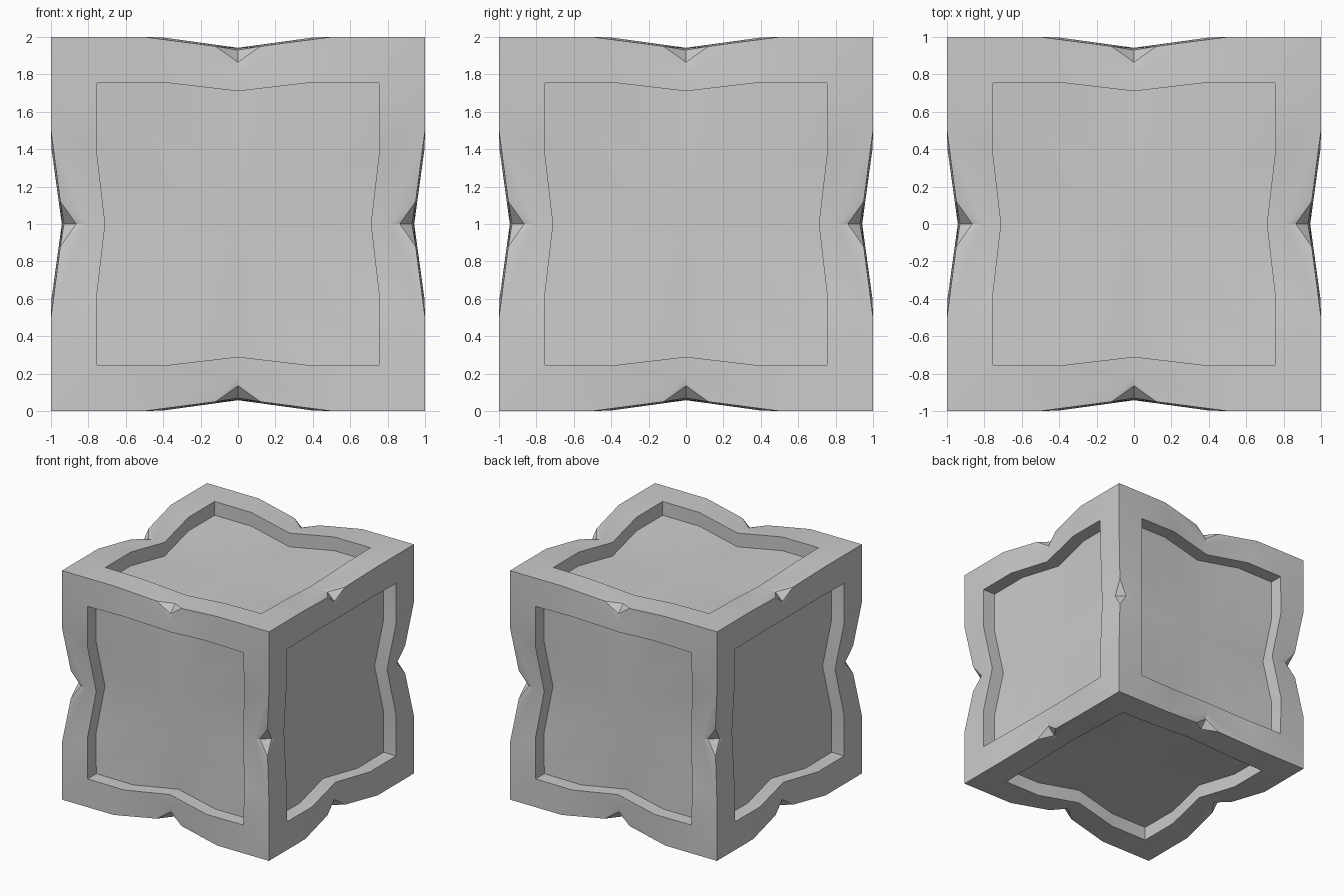
import bpy, bmesh, math
from mathutils import Vector, Matrix

if "Cube" in bpy.data.objects:
    bpy.data.objects.remove(bpy.data.objects["Cube"])

DEPTH = 0.12

# One eighth of a cube face: (along edge, outward, height from cube centre)
P = {
    "tip":    (0, 0.865, 0.93),    # notch tip on this face
    "edge":   (0, 0.8975, 0.8975), # middle of the notch chamfer
    "side":   (0.12, 0.95, 0.95),  # shoulder of the notch
    "bend":   (0.5, 1, 1),
    "corner": (1, 1, 1),
    "valley": (0, 0.81, 0.94),
    "rim0":   (0, 0.71, 0.942),
    "rim1":   (0.4, 0.757, 0.997),
    "rim2":   (0.753, 0.753, 1),
    "centre": (0, 0, 0.83),
}
for i in range(3):
    x, y, z = P["rim%d" % i]
    P["floor%d" % i] = (x, y, z - DEPTH)

FACES = [
    ("side", "tip", "edge"),
    ("tip", "side", "valley"),
    ("valley", "side", "bend"),
    ("valley", "bend", "rim1"),
    ("valley", "rim1", "rim0"),
    ("bend", "corner", "rim2", "rim1"),
    ("rim0", "rim1", "floor1", "floor0"),
    ("rim1", "rim2", "floor2", "floor1"),
    ("centre", "floor0", "floor1"),
    ("centre", "floor1", "floor2"),
]

# Turn the eighth into a full face, then into six faces
sides = [Matrix.Rotation(math.radians(a), 3, 'X') for a in (0, 90, 180, 270)]
sides += [Matrix.Rotation(math.radians(a), 3, 'Y') for a in (90, 270)]
bm = bmesh.new()
for side in sides:
    for k in range(4):
        turn = Matrix.Rotation(k * math.pi / 2, 3, 'Z')
        for flip in (1, -1):
            for face in FACES:
                pts = [side @ turn @ Vector((P[n][0] * flip, P[n][1], P[n][2])) for n in face]
                bm.faces.new([bm.verts.new(p + Vector((0, 0, 1))) for p in pts])
bmesh.ops.remove_doubles(bm, verts=bm.verts, dist=0.0005)
bmesh.ops.recalc_face_normals(bm, faces=bm.faces)

mesh = bpy.data.meshes.new("crate_block")
bm.to_mesh(mesh)
bm.free()
block = bpy.data.objects.new("crate_block", mesh)
bpy.context.collection.objects.link(block)
bpy.context.view_layer.objects.active = block
block.select_set(True)
bpy.ops.object.shade_smooth_by_angle(angle=math.radians(30))
